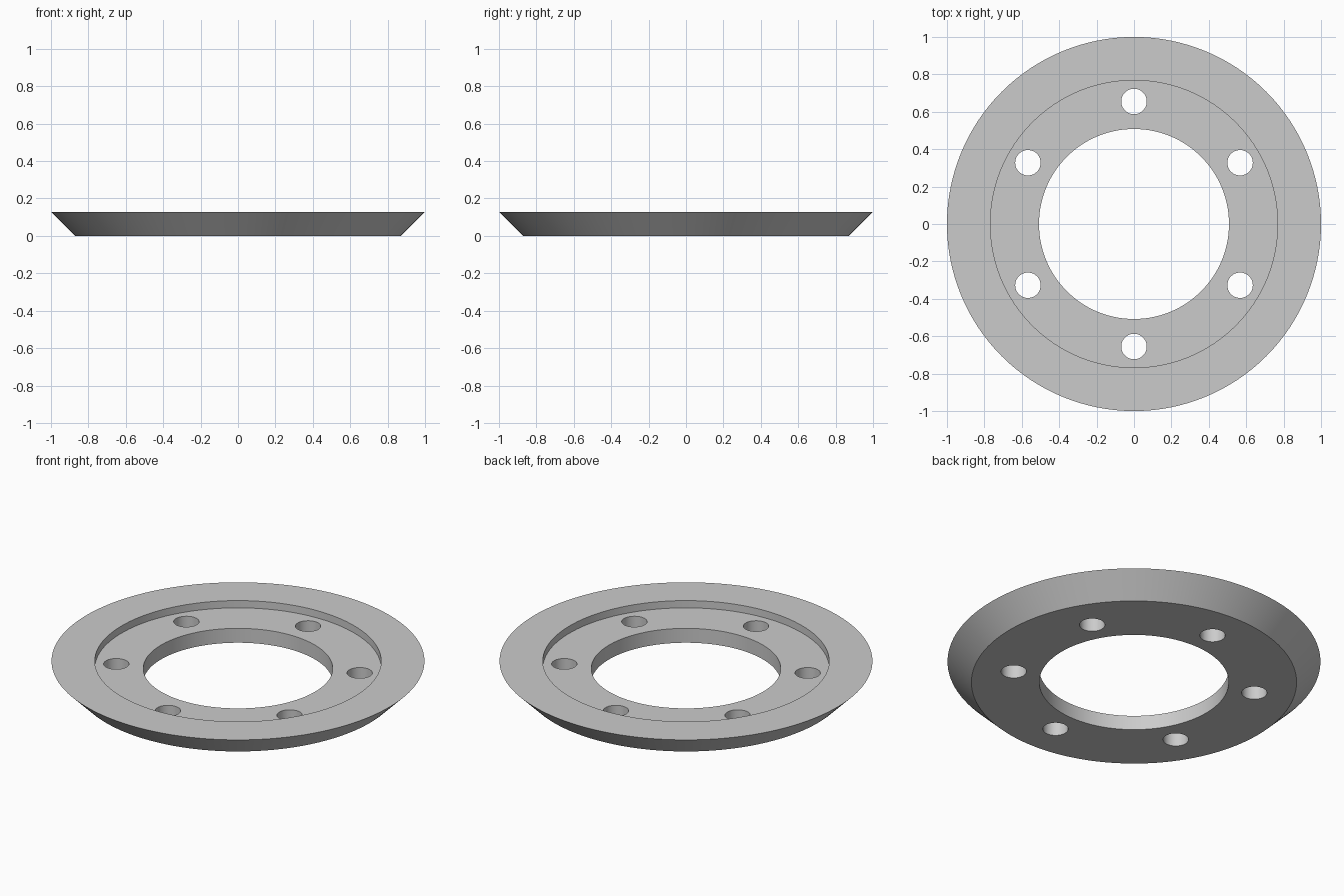
import bpy, bmesh, math
from mathutils import Matrix

cube = bpy.data.objects.get("Cube")
if cube:
    bpy.data.objects.remove(cube, do_unlink=True)

HEIGHT, FLOOR = 0.128, 0.085
BOLT_CIRCLE, BOLT_RADIUS, BOLTS = 0.655, 0.068, 6
SEGMENTS = 128

grey = bpy.data.materials.new("plain grey")
grey.use_nodes = True
grey.diffuse_color = (0.6, 0.6, 0.6, 1)
grey.node_tree.nodes["Principled BSDF"].inputs["Base Color"].default_value = grey.diffuse_color


def add_object(name, bm):
    bmesh.ops.recalc_face_normals(bm, faces=bm.faces)
    mesh = bpy.data.meshes.new(name)
    bm.to_mesh(mesh)
    bm.free()
    mesh.materials.append(grey)
    obj = bpy.data.objects.new(name, mesh)
    bpy.context.collection.objects.link(obj)
    return obj


# Flange ring: bevelled outside, recessed seat, central bore
profile = [(0.508, 0), (0.872, 0), (1, HEIGHT), (0.768, HEIGHT),
           (0.768, FLOOR), (0.508, FLOOR)]
bm = bmesh.new()
verts = [bm.verts.new((r, 0, z)) for r, z in profile]
edges = [bm.edges.new((v, verts[i - 1])) for i, v in enumerate(verts)]
bmesh.ops.spin(bm, geom=verts + edges, axis=(0, 0, 1), cent=(0, 0, 0),
               angle=math.tau, steps=SEGMENTS, use_merge=True)
bmesh.ops.remove_doubles(bm, verts=bm.verts, dist=1e-5)
ring = add_object("flange_ring", bm)

# Bolt hole cutters
bm = bmesh.new()
for i in range(BOLTS):
    angle = math.tau * i / BOLTS + math.pi / 2
    place = Matrix.Translation((BOLT_CIRCLE * math.cos(angle), BOLT_CIRCLE * math.sin(angle), 0))
    bmesh.ops.create_cone(bm, cap_ends=True, segments=48, radius1=BOLT_RADIUS,
                          radius2=BOLT_RADIUS, depth=1, matrix=place)
cutter = add_object("bolt_hole_cutter", bm)
cutter.hide_render = True

# Cut the holes, then drop the helper
cut = ring.modifiers.new("bolt_holes", "BOOLEAN")
cut.operation = "DIFFERENCE"
cut.solver = "EXACT"
cut.object = cutter
bpy.ops.object.select_all(action="DESELECT")
bpy.context.view_layer.objects.active = ring
ring.select_set(True)
bpy.ops.object.modifier_apply(modifier=cut.name)
bpy.data.objects.remove(cutter, do_unlink=True)

bpy.ops.object.shade_smooth_by_angle(angle=math.radians(30))
